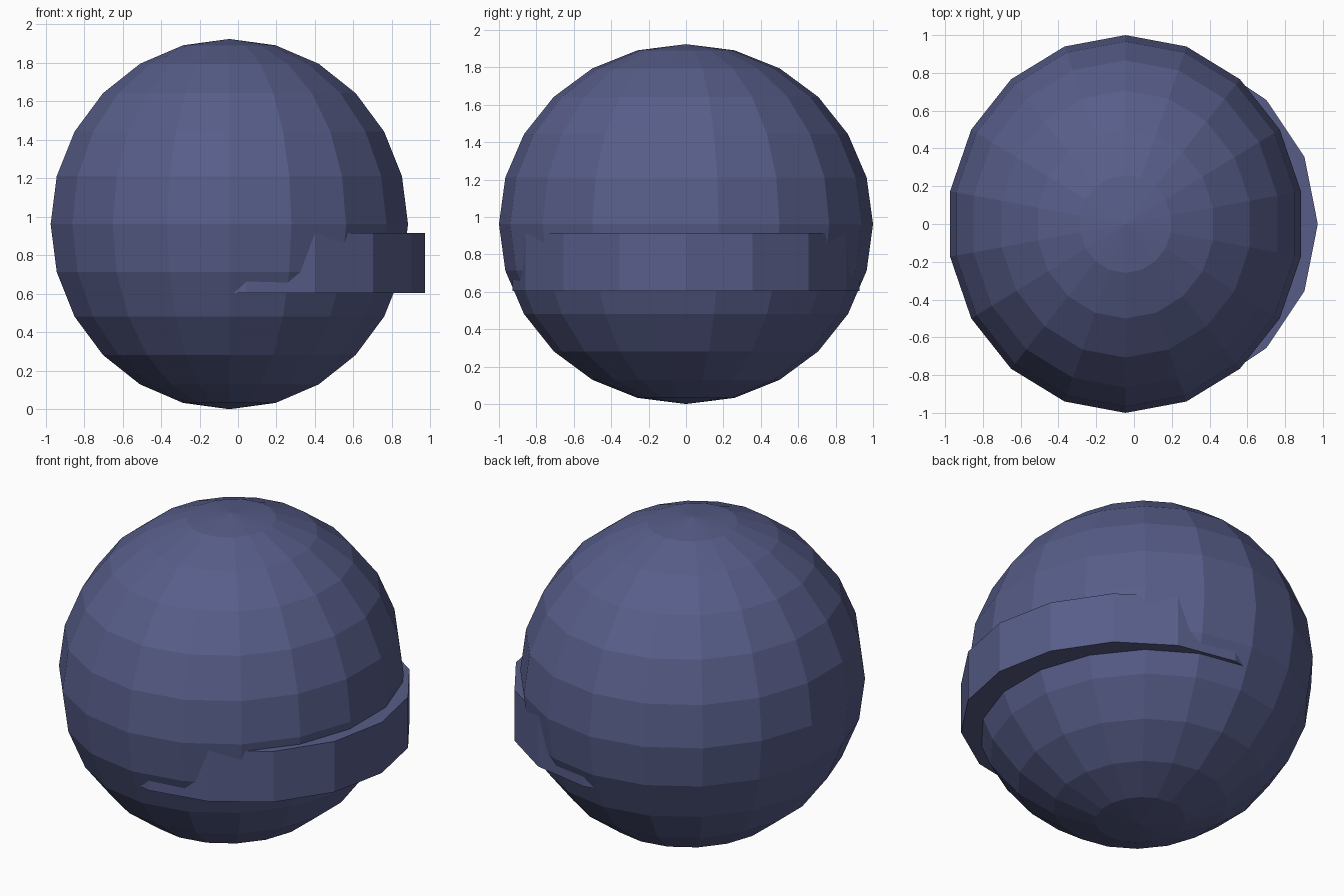
import bpy
import bmesh
from mathutils import Matrix, Vector

default_cube = bpy.data.objects.get("Cube")
if default_cube:
    bpy.data.objects.remove(default_cube, do_unlink=True)

# Single slate blue finish
slate = bpy.data.materials.new("slate_blue")
slate.use_nodes = True
colour = (0.095, 0.11, 0.25, 1.0)
slate.diffuse_color = colour
slate.node_tree.nodes["Principled BSDF"].inputs["Base Color"].default_value = colour


def add_part(name, bm, location):
    """Turn a bmesh into a flat-shaded object."""
    mesh = bpy.data.meshes.new(name)
    bm.to_mesh(mesh)
    bm.free()
    mesh.materials.append(slate)
    part = bpy.data.objects.new(name, mesh)
    part.location = location
    bpy.context.collection.objects.link(part)
    return part


# Faceted ball, slightly narrower across x, with a corner facing front and back
ball = bmesh.new()
bmesh.ops.create_uvsphere(ball, u_segments=18, v_segments=12, radius=1.0)
first = max(ball.verts, key=lambda v: v.co.y)
if first.co.y < 0.999:
    bmesh.ops.rotate(ball, verts=ball.verts, cent=Vector(),
                     matrix=Matrix.Rotation(1.5707963, 3, "Z"))
bmesh.ops.scale(ball, verts=ball.verts, vec=(0.943, 1.0, 0.962))
add_part("ball_body", ball, (-0.045, 0, 0.962))

# Offset drum that emerges from the ball as a band on the left side
BAND_BOTTOM, BAND_TOP = 0.605, 0.915
band = bmesh.new()
bmesh.ops.create_cone(band, cap_ends=True, segments=16, radius1=0.928,
                      radius2=0.928, depth=BAND_TOP - BAND_BOTTOM)
add_part("side_band", band, (0.045, 0, (BAND_BOTTOM + BAND_TOP) / 2))
